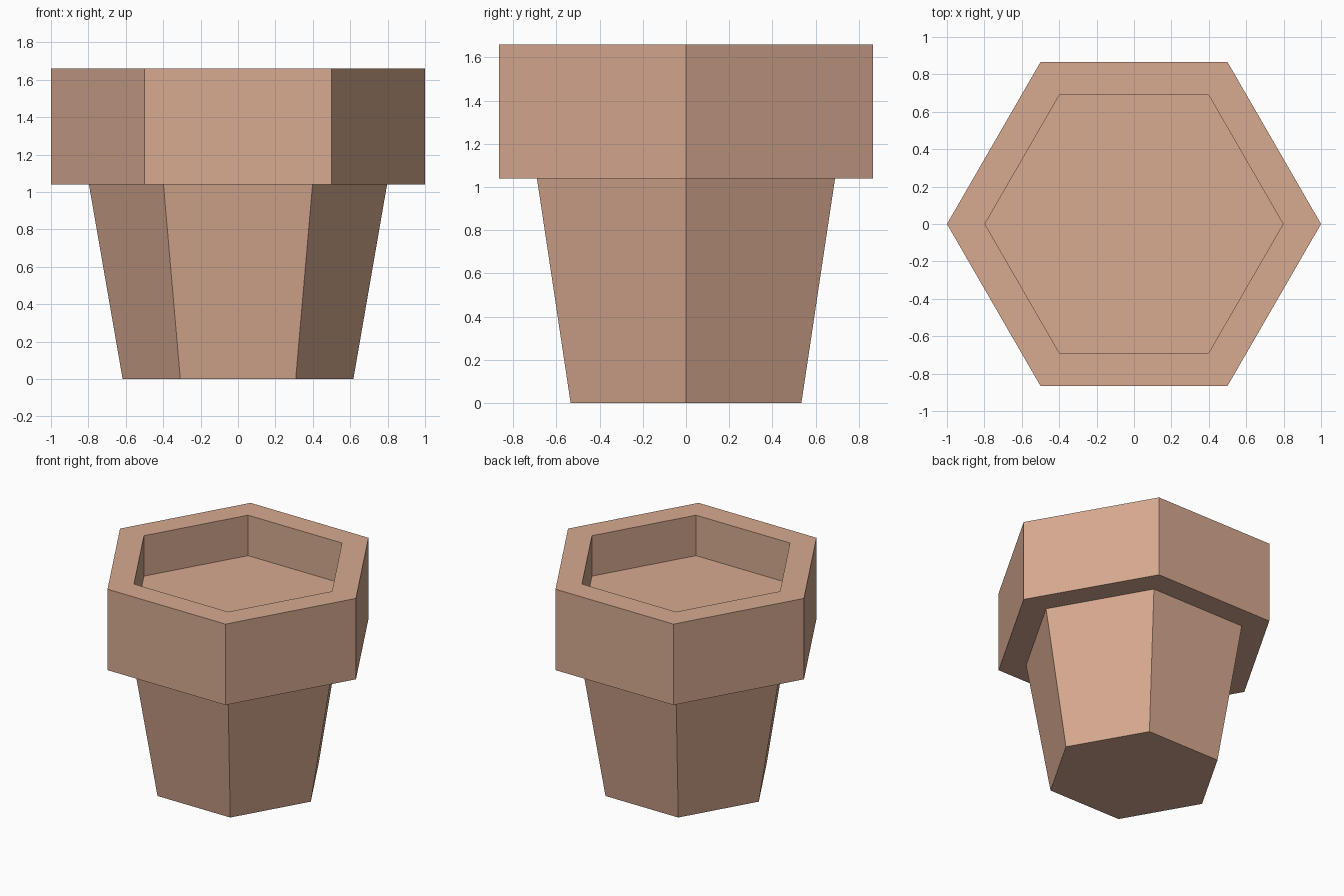
import bpy, bmesh, math

if "Cube" in bpy.data.objects:
    bpy.data.objects.remove(bpy.data.objects["Cube"])

clay = bpy.data.materials.new("terracotta")
clay.diffuse_color = (0.68, 0.40, 0.28, 1)
clay.use_nodes = True
clay.node_tree.nodes["Principled BSDF"].inputs["Base Color"].default_value = clay.diffuse_color

# Hexagonal profile of the pot: (radius, height) from base centre up, over the rim and into the recess
profile = [(0.617, 0), (0.797, 1.04), (1.0, 1.04), (1.0, 1.66), (0.797, 1.66), (0.797, 1.35)]
SIDES = 6

bm = bmesh.new()
rings = []
for r, z in profile:
    rings.append([bm.verts.new((r * math.cos(math.tau * i / SIDES),
                                r * math.sin(math.tau * i / SIDES), z)) for i in range(SIDES)])

# Side walls, overhang, rim top and recess walls
for a, b in zip(rings, rings[1:]):
    for i in range(SIDES):
        j = (i + 1) % SIDES
        bm.faces.new((a[i], a[j], b[j], b[i]))

# Base and recess floor
bm.faces.new(rings[0][::-1])
bm.faces.new(rings[-1])
bmesh.ops.recalc_face_normals(bm, faces=bm.faces)

mesh = bpy.data.meshes.new("hexagonal_pot")
bm.to_mesh(mesh)
bm.free()
mesh.materials.append(clay)
bpy.context.collection.objects.link(bpy.data.objects.new("hexagonal_pot", mesh))
